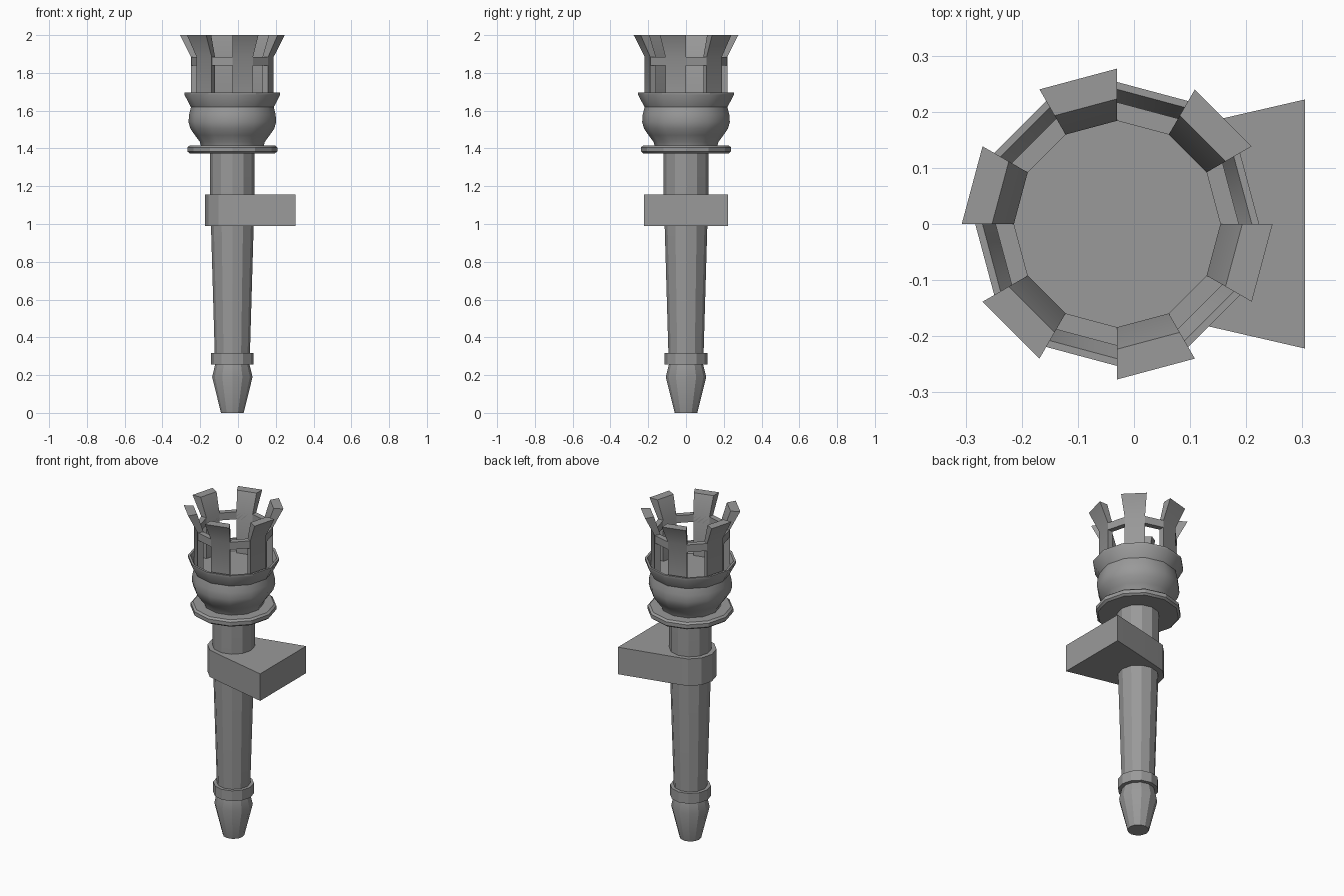
import bpy, bmesh, math

cube = bpy.data.objects.get("Cube")
if cube:
    bpy.data.objects.remove(cube, do_unlink=True)

SIDES = 12
STEP = math.tau / SIDES
AXIS_X = -0.03  # the shaft stands off-centre because of the wall bracket

metal = bpy.data.materials.new("iron grey")
metal.use_nodes = True
GREY = (0.32, 0.32, 0.32, 1)
metal.diffuse_color = GREY
metal.node_tree.nodes["Principled BSDF"].inputs["Base Color"].default_value = GREY


def finish(bm, name, angle):
    bmesh.ops.recalc_face_normals(bm, faces=bm.faces)
    mesh = bpy.data.meshes.new(name)
    bm.to_mesh(mesh)
    bm.free()
    mesh.materials.append(metal)
    obj = bpy.data.objects.new(name, mesh)
    obj.location.x = AXIS_X
    bpy.context.collection.objects.link(obj)
    bpy.ops.object.select_all(action='DESELECT')
    obj.select_set(True)
    bpy.context.view_layer.objects.active = obj
    bpy.ops.object.shade_smooth_by_angle(angle=math.radians(angle))
    return obj


def ring_at(bm, r, z):
    return [bm.verts.new((r * math.cos(i * STEP), r * math.sin(i * STEP), z))
            for i in range(SIDES)]


def lathe(name, profile, angle=28, closed=False):
    """Turn a (radius, height) profile; open profiles get end caps."""
    bm = bmesh.new()
    rings = [ring_at(bm, r, z) for r, z in profile]
    pairs = list(zip(rings, rings[1:]))
    if closed:
        pairs.append((rings[-1], rings[0]))
    else:
        bm.faces.new(rings[0])
        bm.faces.new(rings[-1])
    for low, high in pairs:
        for i in range(SIDES):
            j = (i + 1) % SIDES
            bm.faces.new((low[i], low[j], high[j], high[i]))
    return finish(bm, name, angle)


def sector(name, profile, start):
    """Extrude a closed (radius, height) profile across one facet."""
    bm = bmesh.new()
    ends = [[bm.verts.new((r * math.cos(a), r * math.sin(a), z)) for r, z in profile]
            for a in (start, start + STEP)]
    for end in ends:
        bm.faces.new(end)
    n = len(profile)
    for i in range(n):
        j = (i + 1) % n
        bm.faces.new((ends[0][i], ends[0][j], ends[1][j], ends[1][i]))
    return finish(bm, name, 29)


# Shaft with pointed foot and collar
lathe("foot", [(0.06, 0), (0.107, 0.19), (0.09, 0.26)])
lathe("foot_collar", [(0.113, 0.255), (0.113, 0.318)])
lathe("shaft", [(0.093, 0.31), (0.118, 1.16), (0.118, 1.38)])

# Cup: base disc, rounded bowl and hollow flared rim
lathe("base_disc", [(0.226, 1.374), (0.238, 1.384), (0.238, 1.406), (0.226, 1.416)])
lathe("bowl", [(0.165, 1.41), (0.172, 1.435), (0.198, 1.47), (0.222, 1.505),
               (0.232, 1.54), (0.229, 1.58), (0.219, 1.62)], angle=40)
lathe("cup_rim", [(0.219, 1.618), (0.253, 1.683), (0.253, 1.697),
                  (0.24, 1.697), (0.212, 1.635)])

# Crown: six flared prongs tied by a hoop
prong = [(0.219, 1.63), (0.219, 1.885), (0.277, 2.0),
         (0.223, 2.0), (0.184, 1.885), (0.184, 1.63)]
for k in range(6):
    sector(f"prong_{k + 1}", prong, (2 * k + 1) * STEP)
lathe("crown_hoop", [(0.184, 1.84), (0.217, 1.84), (0.217, 1.885), (0.184, 1.885)],
      closed=True)

# Wall bracket: half a ring round the shaft, widening to a flat wall plate
bm = bmesh.new()
outline = [(0.335, -0.222), (0.335, 0.222)]
outline += [(0.145 * math.cos(i * STEP), 0.145 * math.sin(i * STEP)) for i in range(3, 10)]
base = bm.faces.new([bm.verts.new((x, y, 0.99)) for x, y in outline])
top = bmesh.ops.extrude_face_region(bm, geom=[base])
bmesh.ops.translate(bm, vec=(0, 0, 0.165),
                    verts=[g for g in top["geom"] if isinstance(g, bmesh.types.BMVert)])
finish(bm, "wall_bracket", 28)
